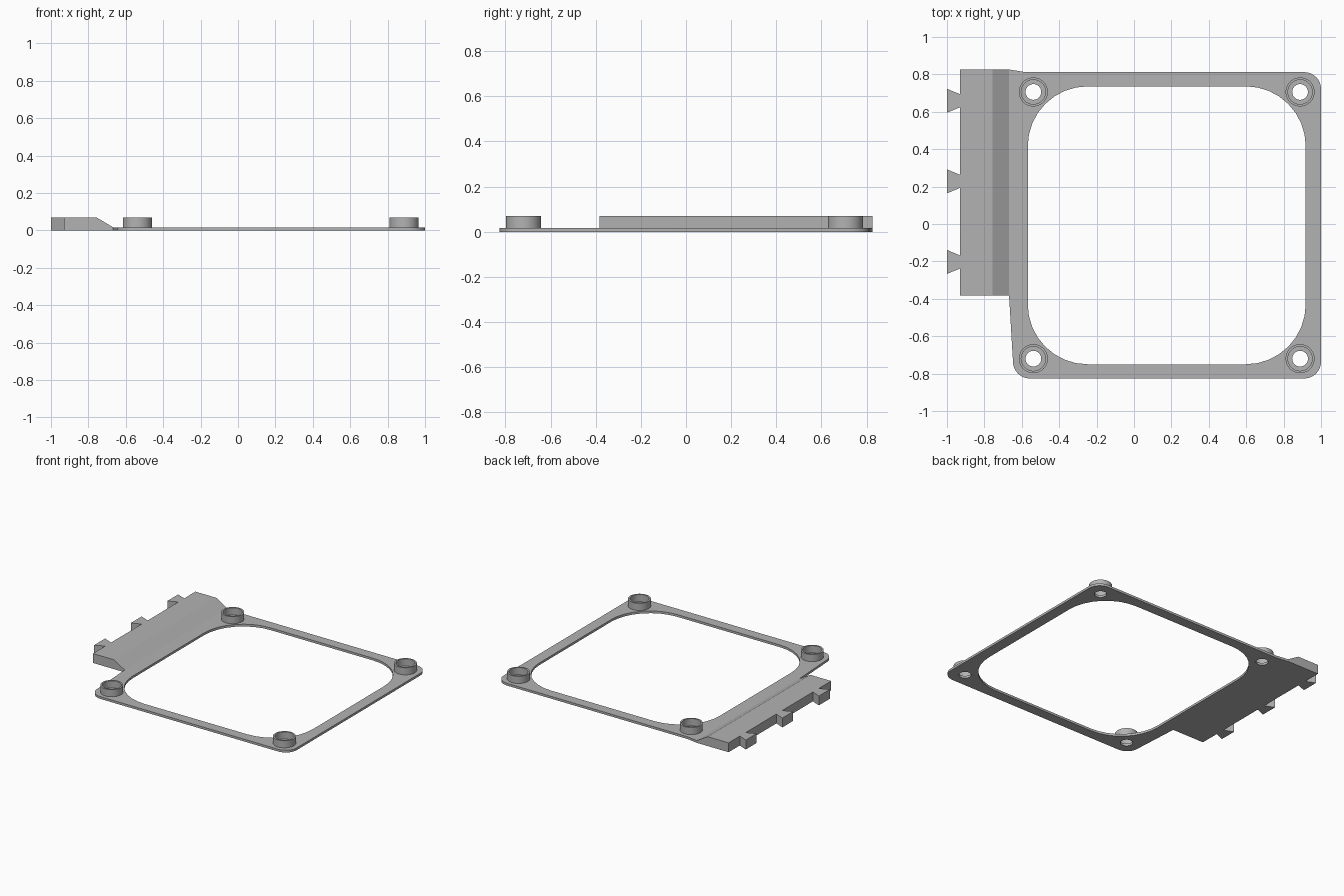
import bpy, bmesh
from math import sin, cos, pi, radians
from mathutils import Vector

old = bpy.data.objects.get("Cube")
if old:
    bpy.data.objects.remove(old, do_unlink=True)

grey = bpy.data.materials.new("mid grey")
grey.use_nodes = True
colour = (0.45, 0.45, 0.45, 1)
grey.diffuse_color = colour
grey.node_tree.nodes["Principled BSDF"].inputs["Base Color"].default_value = colour

PLATE = 0.017       # plate thickness
HEIGHT = 0.07       # full height
CX, CY = 0.175, -0.007  # centre of the square frame
BOSS = 0.713        # boss distance from the frame centre


def arc(x, y, r, start, end, n):
    """Points along an arc, angles in degrees."""
    steps = [radians(start + (end - start) * i / n) for i in range(n + 1)]
    return [(x + r * cos(a), y + r * sin(a)) for a in steps]


def circle(x, y, r, n=48):
    return arc(x, y, r, 0, 360, n)[:-1]


def prism(name, loops, low, high, along_y=False):
    """Fill outlines (later loops are holes) and extrude them."""
    bm = bmesh.new()
    for loop in loops:
        vs = [bm.verts.new((a, low, b) if along_y else (a, b, low)) for a, b in loop]
        for i, v in enumerate(vs):
            bm.edges.new((v, vs[i - 1]))
    bmesh.ops.triangle_fill(bm, edges=bm.edges[:], use_beauty=True)
    out = bmesh.ops.extrude_face_region(bm, geom=bm.faces[:], use_keep_orig=True)
    move = Vector((0, high - low, 0)) if along_y else Vector((0, 0, high - low))
    bmesh.ops.translate(bm, vec=move, verts=[g for g in out["geom"] if isinstance(g, bmesh.types.BMVert)])
    bmesh.ops.recalc_face_normals(bm, faces=bm.faces[:])
    mesh = bpy.data.meshes.new(name)
    bm.to_mesh(mesh)
    bm.free()
    mesh.materials.append(grey)
    obj = bpy.data.objects.new(name, mesh)
    bpy.context.collection.objects.link(obj)
    bpy.ops.object.select_all(action='DESELECT')
    obj.select_set(True)
    bpy.context.view_layer.objects.active = obj
    bpy.ops.object.shade_smooth_by_angle(angle=radians(25))
    return obj


# Frame plate: rounded outside, widening towards the hinge block
left, right, back, front = -0.647, 1.0, CY + 0.819, CY - 0.819
hinge_x, hinge_back, hinge_front = -0.668, 0.826, -0.383
r = 0.09
outline = arc(right - r, front + r, r, -90, 0, 8) + arc(right - r, back - r, r, 0, 90, 8)
outline += [(-0.58, back), (hinge_x, hinge_back), (hinge_x, hinge_front)]
outline += arc(left + r, front + r, r, 180, 270, 8)

# Opening with large rounded corners
half, r = 0.743, 0.32
opening = []
for i, (sx, sy) in enumerate([(1, 1), (-1, 1), (-1, -1), (1, -1)]):
    opening += arc(CX + sx * (half - r), CY + sy * (half - r), r, 90 * i, 90 * i + 90, 8)

centres = [(CX + sx * BOSS, CY + sy * BOSS) for sx in (-1, 1) for sy in (-1, 1)]
holes = [circle(x, y, 0.042) for x, y in centres]
prism("frame_plate", [outline, opening] + holes, 0, PLATE)

# Hollow bosses round the screw holes
for (x, y), place in zip(centres, ["front_right", "back_right", "front_left", "back_left"]):
    prism("boss_" + place, [circle(x, y, 0.0775), circle(x, y, 0.065)], PLATE, HEIGHT)

# Side block with a sloped inner edge
edge = -0.93
profile = [(edge, 0), (hinge_x, 0), (hinge_x, PLATE), (-0.757, HEIGHT), (edge, HEIGHT)]
prism("side_block", [profile], hinge_front, hinge_back, along_y=True)

# Dovetail tabs
for i in range(3):
    y = 0.659 - 0.431 * i
    tab = [(edge, y - 0.035), (edge, y + 0.035), (-1, y + 0.064), (-1, y - 0.064)]
    prism(f"dovetail_tab_{i + 1}", [tab], 0, HEIGHT)
